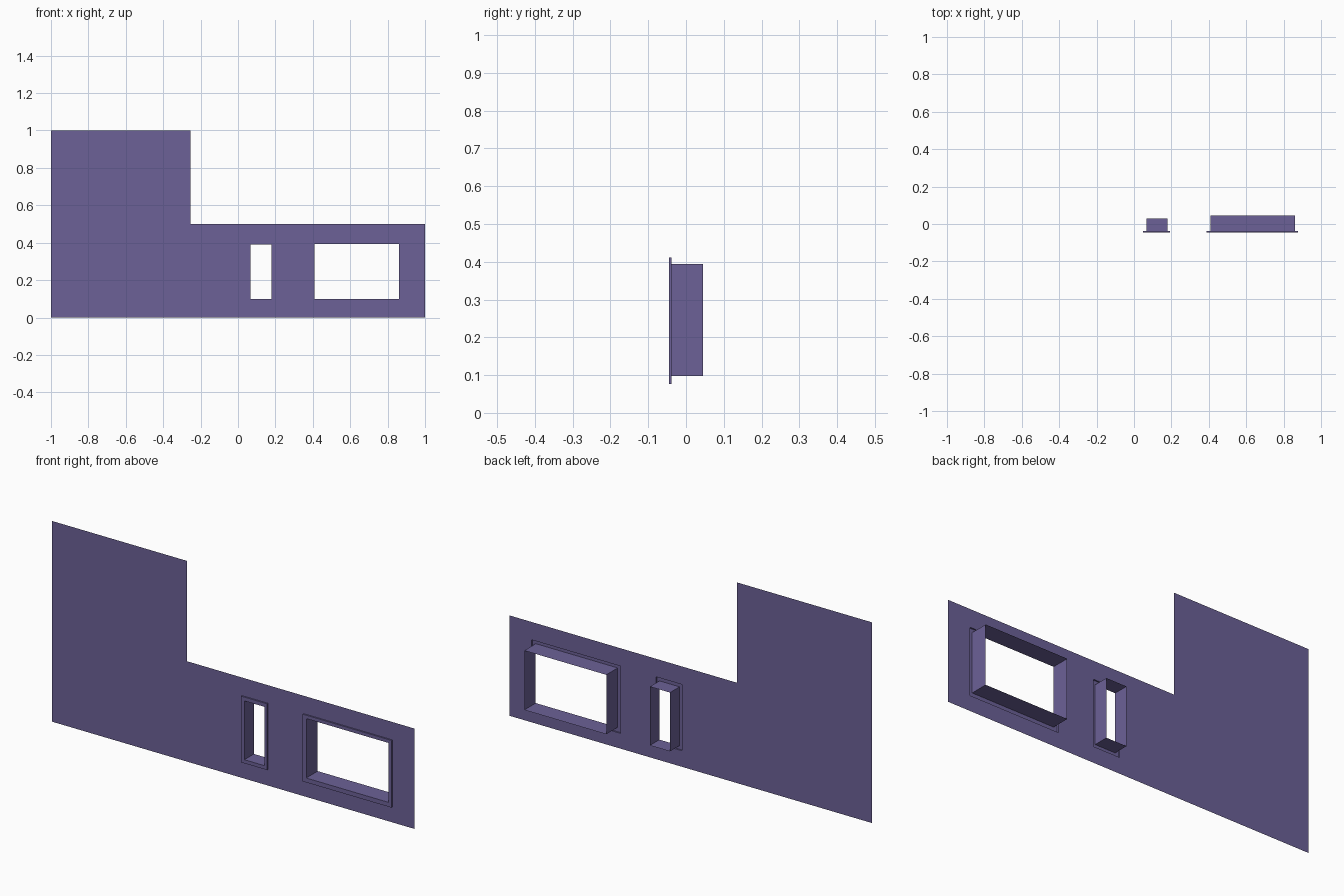
import bpy

if "Cube" in bpy.data.objects:
    bpy.data.objects.remove(bpy.data.objects["Cube"])

WALL_Y, TRIM_Y = -0.038, -0.045

mat = bpy.data.materials.new("purple")
mat.diffuse_color = (0.15, 0.12, 0.31, 1)
mat.use_nodes = True
mat.node_tree.nodes["Principled BSDF"].inputs["Base Color"].default_value = mat.diffuse_color


def make(name, verts, faces):
    mesh = bpy.data.meshes.new(name)
    mesh.from_pydata(verts, [], faces)
    mesh.materials.append(mat)
    obj = bpy.data.objects.new(name, mesh)
    bpy.context.collection.objects.link(obj)
    return obj


def ring(x0, x1, z0, z1, y):
    return [(x0, y, z0), (x1, y, z0), (x1, y, z1), (x0, y, z1)]


# Window data: name, outer trim rectangle, opening rectangle, reveal depth
windows = [
    ("narrow_window", (0.048, 0.192, 0.08, 0.41), (0.067, 0.178, 0.098, 0.391), 0.03),
    ("wide_window", (0.388, 0.878, 0.076, 0.411), (0.408, 0.86, 0.098, 0.394), 0.045),
]

# Wall sheet: cells between the break lines, leaving out holes and the step
xs = sorted({-1, -0.255, 1} | {v for w in windows for v in w[1][:2]})
zs = sorted({0, 0.5, 1} | {v for w in windows for v in w[1][2:]})


def solid(x, z):
    if x > -0.255 and z > 0.5:
        return False
    return not any(o[0] < x < o[1] and o[2] < z < o[3] for _, o, _, _ in windows)


nx = len(xs)
faces = [(j * nx + i, j * nx + i + 1, (j + 1) * nx + i + 1, (j + 1) * nx + i)
         for j in range(len(zs) - 1) for i in range(nx - 1)
         if solid((xs[i] + xs[i + 1]) / 2, (zs[j] + zs[j + 1]) / 2)]
wall = make("wall", [(x, WALL_Y, z) for z in zs for x in xs], faces)

# Drop the unused corner points above the step
used = {v for f in faces for v in f}
import bmesh
bm = bmesh.new()
bm.from_mesh(wall.data)
bmesh.ops.delete(bm, geom=[v for v in bm.verts if v.index not in used], context='VERTS')
bm.to_mesh(wall.data)
bm.free()

# Window surrounds: raised rim, flat trim face, then reveal running back
for name, outer, inner, back in windows:
    verts = (ring(*outer, WALL_Y) + ring(*outer, TRIM_Y)
             + ring(*inner, TRIM_Y) + ring(*inner, back))
    quads = [(r + i, r + (i + 1) % 4, r + 4 + (i + 1) % 4, r + 4 + i)
             for r in (0, 4, 8) for i in range(4)]
    make(name + "_surround", verts, quads)
